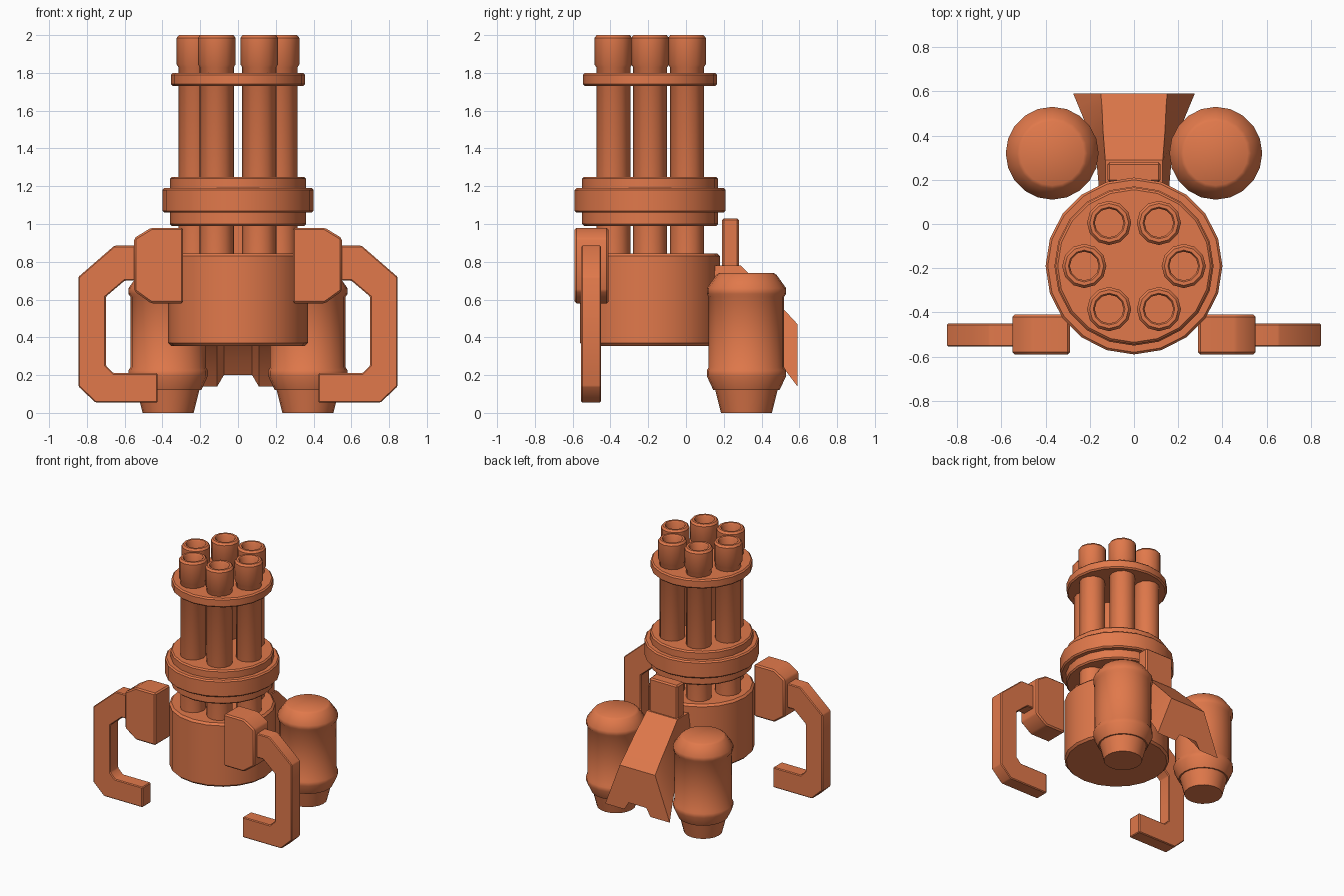
import bpy, bmesh, math

if "Cube" in bpy.data.objects:
    bpy.data.objects.remove(bpy.data.objects["Cube"])

orange = bpy.data.materials.new("burnt orange")
orange.diffuse_color = (0.75, 0.19, 0.07, 1)
orange.use_nodes = True
orange.node_tree.nodes["Principled BSDF"].inputs["Base Color"].default_value = orange.diffuse_color
AXIS_Y = -0.19


def make(name, verts, faces, angle=35, bevel=0.0):
    me = bpy.data.meshes.new(name)
    me.from_pydata(verts, [], faces)
    bm = bmesh.new()
    bm.from_mesh(me)
    bmesh.ops.recalc_face_normals(bm, faces=bm.faces)
    if bevel:
        edges = [e for e in bm.edges if e.calc_face_angle(0) > 0.5]
        bmesh.ops.bevel(bm, geom=edges, offset=bevel, segments=1, affect='EDGES')
    bm.to_mesh(me)
    bm.free()
    me.materials.append(orange)
    ob = bpy.data.objects.new(name, me)
    bpy.context.collection.objects.link(ob)
    bpy.ops.object.select_all(action='DESELECT')
    ob.select_set(True)
    bpy.context.view_layer.objects.active = ob
    bpy.ops.object.shade_smooth_by_angle(angle=math.radians(angle))
    return ob


def loft(name, sections, **kw):
    """Join closed cross-sections with equal point counts and cap both ends."""
    n = len(sections[0])
    verts = [p for s in sections for p in s]
    faces = [(k * n + i, k * n + (i + 1) % n, (k + 1) * n + (i + 1) % n, (k + 1) * n + i)
             for k in range(len(sections) - 1) for i in range(n)]
    faces += [tuple(range(n)), tuple(range((len(sections) - 1) * n, len(sections) * n))]
    return make(name, verts, faces, **kw)


def lathe(name, x, y, profile, sides, **kw):
    """Turn (radius, height) points around a vertical axis."""
    return loft(name, [[(x + r * math.cos(i * math.tau / sides),
                         y + r * math.sin(i * math.tau / sides), z) for i in range(sides)]
                       for r, z in profile], **kw)


def plate(name, outline, y0, y1, side, **kw):
    """Extrude an x-z outline along y, on either side."""
    return loft(name, [[(side * x, y, z) for x, z in outline] for y in (y0, y1)], **kw)


# Drum body
lathe("drum_body", 0, AXIS_Y, [(0.355, 0.355), (0.37, 0.37), (0.37, 0.83), (0.355, 0.845)], 20)

# Stepped collar and upper clamp disc
lathe("collar", 0, AXIS_Y, [(0.35, 0.99), (0.36, 1.0), (0.36, 1.06), (0.39, 1.06), (0.4, 1.07),
                            (0.4, 1.18), (0.39, 1.19), (0.36, 1.19), (0.36, 1.24), (0.35, 1.25)], 20)
lathe("clamp_disc", 0, AXIS_Y, [(0.345, 1.73), (0.355, 1.74), (0.355, 1.79), (0.345, 1.8)], 20)

# Six barrels with hollow muzzles
for i in range(6):
    a = i * math.tau / 6
    lathe("barrel_%d" % (i + 1), 0.225 * math.cos(a), AXIS_Y + 0.225 * math.sin(a),
          [(0.09, 0.8), (0.09, 1.83), (0.1, 1.845), (0.1, 1.985), (0.088, 2.0),
           (0.072, 2.0), (0.065, 1.99), (0.065, 1.85)], 12)

TANK = [(0.135, 0.0), (0.165, 0.12), (0.175, 0.12), (0.21, 0.195), (0.21, 0.225), (0.2, 0.24),
        (0.2, 0.615), (0.21, 0.63), (0.21, 0.66), (0.16, 0.73), (0.145, 0.74)]
BLOCK = [(0.29, 0.58), (0.46, 0.58), (0.55, 0.645), (0.55, 0.925), (0.46, 0.98), (0.29, 0.98)]
HANDLE = [(0.5, 0.885), (0.655, 0.885), (0.845, 0.72), (0.845, 0.14), (0.755, 0.055), (0.425, 0.055),
          (0.425, 0.21), (0.66, 0.21), (0.7, 0.25), (0.7, 0.615), (0.6, 0.7), (0.5, 0.7)]

for side, label in ((-1, "left"), (1, "right")):
    # Rear tank with nozzle
    lathe("tank_" + label, side * 0.37, 0.32, TANK, 20, angle=40)
    # Shoulder block and hooked handle
    plate("shoulder_block_" + label, BLOCK, -0.59, -0.41, side, angle=30, bevel=0.01)
    plate("handle_" + label, HANDLE, -0.555, -0.45, side, angle=30, bevel=0.006)


# Rear chute: flared ramp with a hollow channel underneath
def chute(y, top_w, top, low_w, low, arch, arch_w):
    half = [(top_w, top), (low_w, low), (arch_w + 0.035, low), (arch_w, arch)]
    pts = half + [(-x, z) for x, z in reversed(half)]
    return [(x, y, z) for x, z in pts]


loft("rear_chute", [chute(0.12, 0.13, 0.78, 0.155, 0.5, 0.56, 0.075),
                    chute(0.29, 0.13, 0.78, 0.17, 0.44, 0.5, 0.075),
                    chute(0.42, 0.14, 0.65, 0.205, 0.34, 0.4, 0.075),
                    chute(0.53, 0.145, 0.535, 0.25, 0.22, 0.28, 0.075),
                    chute(0.59, 0.15, 0.47, 0.275, 0.14, 0.2, 0.075)], angle=30)

# Upright post above the chute
plate("rear_post", [(-0.12, 0.7), (0.12, 0.7), (0.12, 1.03), (-0.12, 1.03)],
      0.19, 0.28, 1, angle=30, bevel=0.01)
